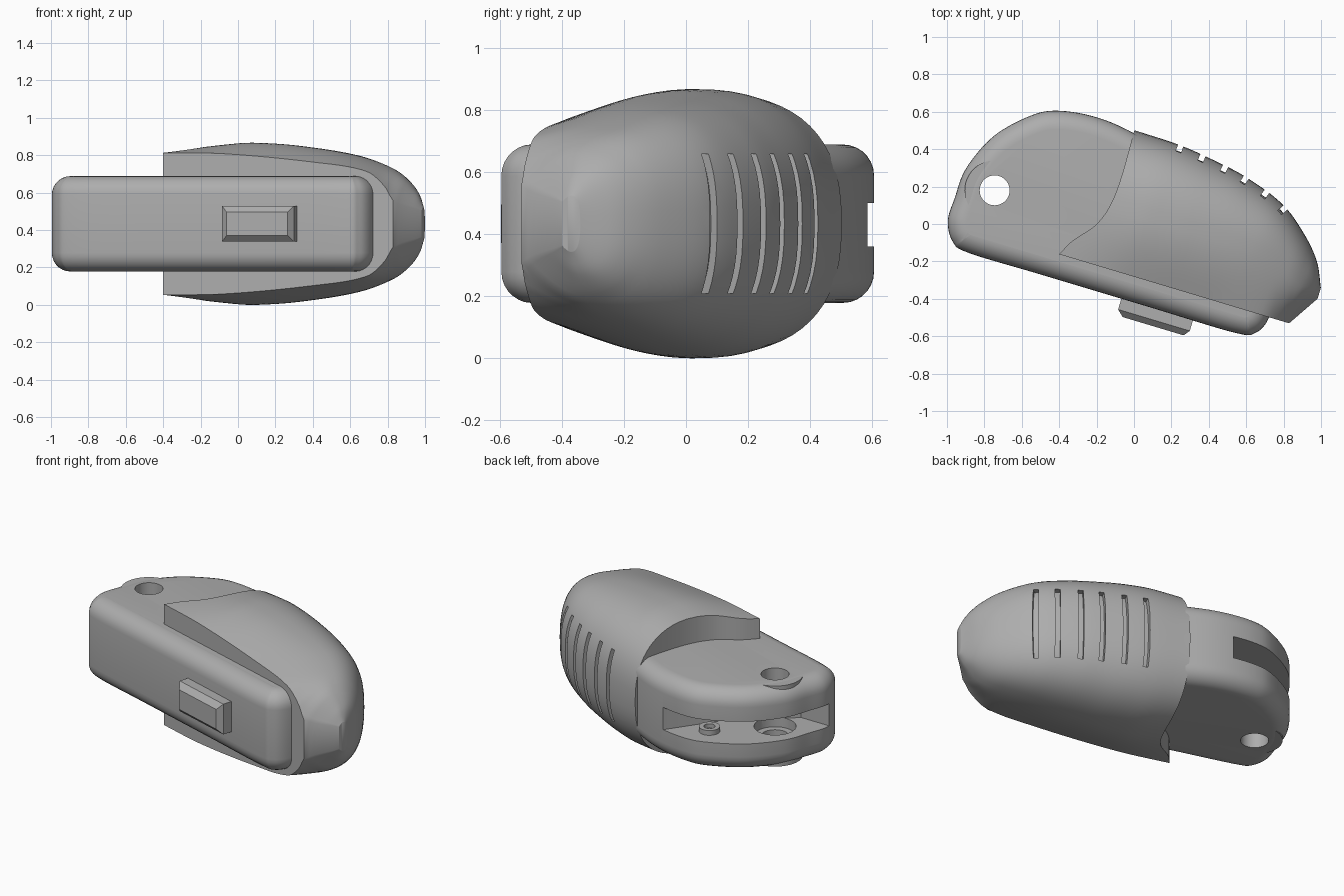
import bpy, bmesh, math
from mathutils import Matrix, Vector

if "Cube" in bpy.data.objects:
    bpy.data.objects.remove(bpy.data.objects["Cube"])

ZC = 0.433
TILT = Matrix.Rotation(math.radians(-16.7), 4, 'Z')

grey = bpy.data.materials.new("plain_grey")
grey.use_nodes = True
grey.diffuse_color = (0.42, 0.42, 0.42, 1)
grey.node_tree.nodes["Principled BSDF"].inputs["Base Color"].default_value = (0.42, 0.42, 0.42, 1)


def finish(name, bm, tilt=True):
    bmesh.ops.recalc_face_normals(bm, faces=bm.faces)
    if tilt:
        bm.transform(TILT)
    mesh = bpy.data.meshes.new(name)
    bm.to_mesh(mesh)
    bm.free()
    mesh.materials.append(grey)
    obj = bpy.data.objects.new(name, mesh)
    bpy.context.collection.objects.link(obj)
    return obj


def loft(name, rings, strip_caps=False, tilt=True):
    bm = bmesh.new()
    loops = [[bm.verts.new(p) for p in ring] for ring in rings]
    m = len(loops[0])
    for a, b in zip(loops, loops[1:]):
        for i in range(m):
            j = (i + 1) % m
            bm.faces.new((a[i], a[j], b[j], b[i]))
    for ring in (loops[0], loops[-1]):
        if strip_caps:
            n = m // 2
            for j in range(n - 1):
                bm.faces.new((ring[j], ring[j + 1], ring[m - 2 - j], ring[m - 1 - j]))
            bm.faces.new((ring[n - 1], ring[n], ring[n + 1]))
        else:
            bm.faces.new(ring)
    return finish(name, bm, tilt)


def prism(name, pts, z0, z1, tilt=True):
    return loft(name, [[(x, y, z) for x, y in pts] for z in (z0, z1)], tilt=tilt)


def cylinder(name, x, y, r, z0, z1):
    pts = [(x + r * math.cos(math.tau * i / 48), y + r * math.sin(math.tau * i / 48)) for i in range(48)]
    return prism(name, pts, z0, z1, tilt=False)


def cut(obj, cutters):
    for c in cutters:
        mod = obj.modifiers.new("cut", 'BOOLEAN')
        mod.operation, mod.solver, mod.object = 'DIFFERENCE', 'EXACT', c
        bpy.context.view_layer.objects.active = obj
        bpy.ops.object.modifier_apply(modifier=mod.name)


def smooth(obj, angle):
    bpy.ops.object.select_all(action='DESELECT')
    obj.select_set(True)
    bpy.context.view_layer.objects.active = obj
    bpy.ops.object.shade_smooth_by_angle(angle=math.radians(angle))


def catmull(p0, p1, p2, p3, t):
    return 0.5 * (2 * p1 + (p2 - p0) * t + (2 * p0 - 5 * p1 + 4 * p2 - p3) * t * t
                  + (3 * p1 - p0 - 3 * p2 + p3) * t ** 3)


def curve(table, x):
    # smooth interpolation through (x, value) pairs
    n = len(table)
    x = min(max(x, table[0][0]), table[-1][0])
    i = max(k for k in range(n - 1) if table[k][0] <= x)
    slope = lambda k: ((table[min(k + 1, n - 1)][1] - table[max(k - 1, 0)][1])
                       / (table[min(k + 1, n - 1)][0] - table[max(k - 1, 0)][0]))
    (xa, a), (xb, b) = table[i], table[i + 1]
    w = xb - xa
    t = (x - xa) / w
    return ((2 * t**3 - 3 * t * t + 1) * a + (t**3 - 2 * t * t + t) * w * slope(i)
            + (3 * t * t - 2 * t**3) * b + (t**3 - t * t) * w * slope(i + 1))


# Body: smooth plan outline with rounded top and bottom edges
plan = [Vector(p) for p in (
    (-.958, -.27), (-.9, -.37), (-.8, -.402), (-.4, -.402), (.2, -.402), (.68, -.402), (.79, -.37),
    (.835, -.27), (.82, -.1), (.6, .2), (.15, .39), (-.14, .465), (-.355, .489), (-.557, .465),
    (-.693, .398), (-.853, .235), (-.945, .029), (-.958, -.14))]
n = len(plan)
outline = [catmull(plan[i - 1], plan[i], plan[(i + 1) % n], plan[(i + 2) % n], k / 8)
           for i in range(n) for k in range(8)]


def inset_ring(d, z):
    ring = []
    for i, p in enumerate(outline):
        t = (outline[(i + 1) % len(outline)] - outline[i - 1]).normalized()
        ring.append((p.x - t.y * d, p.y + t.x * d, z))
    return ring


R, HALF = 0.10, 0.255
arc = [math.pi / 2 * k / 7 for k in range(8)]
half_rings = [(R * (1 - math.cos(a)), HALF - R + R * math.sin(a)) for a in arc]
body = loft("body", [inset_ring(d, ZC - h) for d, h in reversed(half_rings)]
            + [inset_ring(d, ZC + h) for d, h in half_rings])

# Round pivot boss flush with the body faces
boss = cylinder("pivot_boss", -.745, .18, .16, .18, .686)

# Rear slot, pivot hole and countersink
slot = prism("slot_cutter", [(-.25, .585), (-.45, .3), (-.8, 0), (-1.1, 0), (-1.1, .75), (-.25, .75)],
             .36, .50, tilt=False)
hole = cylinder("hole_cutter", -.745, .18, .08, -.1, 1)
sink = cylinder("sink_cutter", -.745, .18, .12, .30, .40)
for part in (body, boss):
    cut(part, (slot, hole, sink))
    smooth(part, 35)

# Small screw post inside the slot
post = cylinder("screw_post", -.476, .447, .06, .35, .39)
post_hole = cylinder("post_cutter", -.476, .447, .032, .365, .5)
cut(post, (post_hole,))
smooth(post, 35)

# Cover: domed shell with a curved lip, described by its rear edge, crown, front height and lip
REAR = [(-.35, .489), (-.14, .481), (.119, .474), (.336, .445), (.503, .412), (.738, .325),
        (.901, .197), (1.0, .08), (1.055, -.04)]
CROWN = [(-.35, .393), (0, .431), (.1, .433), (.3, .42), (.63, .37), (.85, .30), (.95, .24),
         (1.02, .16), (1.055, .09)]
FRONT = [(-.35, .38), (0, .375), (.5, .33), (.8, .28), (.9, .2), (.95, .12), (1.055, .07)]
LIP = [(-.27, -.337), (-.181, -.29), (-.057, -.19), (.115, -.142), (.5, -.142)]


def cover_ring(u, inset):
    v1 = curve(REAR, u) - inset
    v0 = -.27 + max(0, u - .947) * 1.57 + inset
    vc = min(.04, (v0 + v1) / 2)
    fade = 1 - min(1, (u + .142) / .45)
    samples = [(v0 + (vc - v0) * t / 10, t / 10, None) for t in range(10)]
    for k in range(17):
        a = math.pi / 2 * k / 16
        samples.append((vc + (v1 - vc) * math.sin(a) ** .8, 1, max(0, math.cos(a)) ** .8 if k < 16 else 0))
    top = []
    for v, t, drop in samples:
        uu = u + (curve(LIP, v) + .142) * fade
        crown, front = curve(CROWN, uu) - inset, curve(FRONT, uu) - inset
        h = front + (crown - front) * math.sin(t * math.pi / 2) if drop is None else crown * drop
        top.append((uu, v, h))
    return ([(x, y, ZC + h) for x, y, h in top]
            + [(x, y, ZC - h) for x, y, h in reversed(top[:-1])])


def cover_shape(name, u0, u1, inset):
    steps = 44
    stations = [u0 + (u1 - u0) * math.sin(math.pi / 2 * k / steps) for k in range(steps + 1)]
    return loft(name, [cover_ring(u, inset) for u in stations], strip_caps=True)


cover = cover_shape("cover", -.142, 1.055, 0)
core = cover_shape("groove_floor", -.05, .98, .033)

# Six grip grooves across the rear of the cover
grooves = []
for u in (.119, .248, .380, .503, .631, .750):
    angle = math.atan2(curve(REAR, u + .02) - curve(REAR, u - .02), .04)
    bm = bmesh.new()
    bmesh.ops.create_cube(bm, size=1)
    bm.transform(Matrix.Translation((u, curve(REAR, u), ZC)) @ Matrix.Rotation(angle, 4, 'Z')
                 @ Matrix.Diagonal((.03, .2, .45, 1)))
    grooves.append(finish("groove_cutter", bm))
cut(cover, grooves)
smooth(cover, 30)
smooth(core, 30)

# Push button with chamfered face
bm = bmesh.new()
rings = [(.05, .45, -.36, .095), (.05, .45, -.462, .095), (.085, .425, -.494, .062)]
bm.free()
button = loft("button", [[(a, v, ZC - h), (b, v, ZC - h), (b, v, ZC + h), (a, v, ZC + h)]
                         for a, b, v, h in rings])

for helper in grooves + [slot, hole, sink, post_hole]:
    bpy.data.objects.remove(helper)
